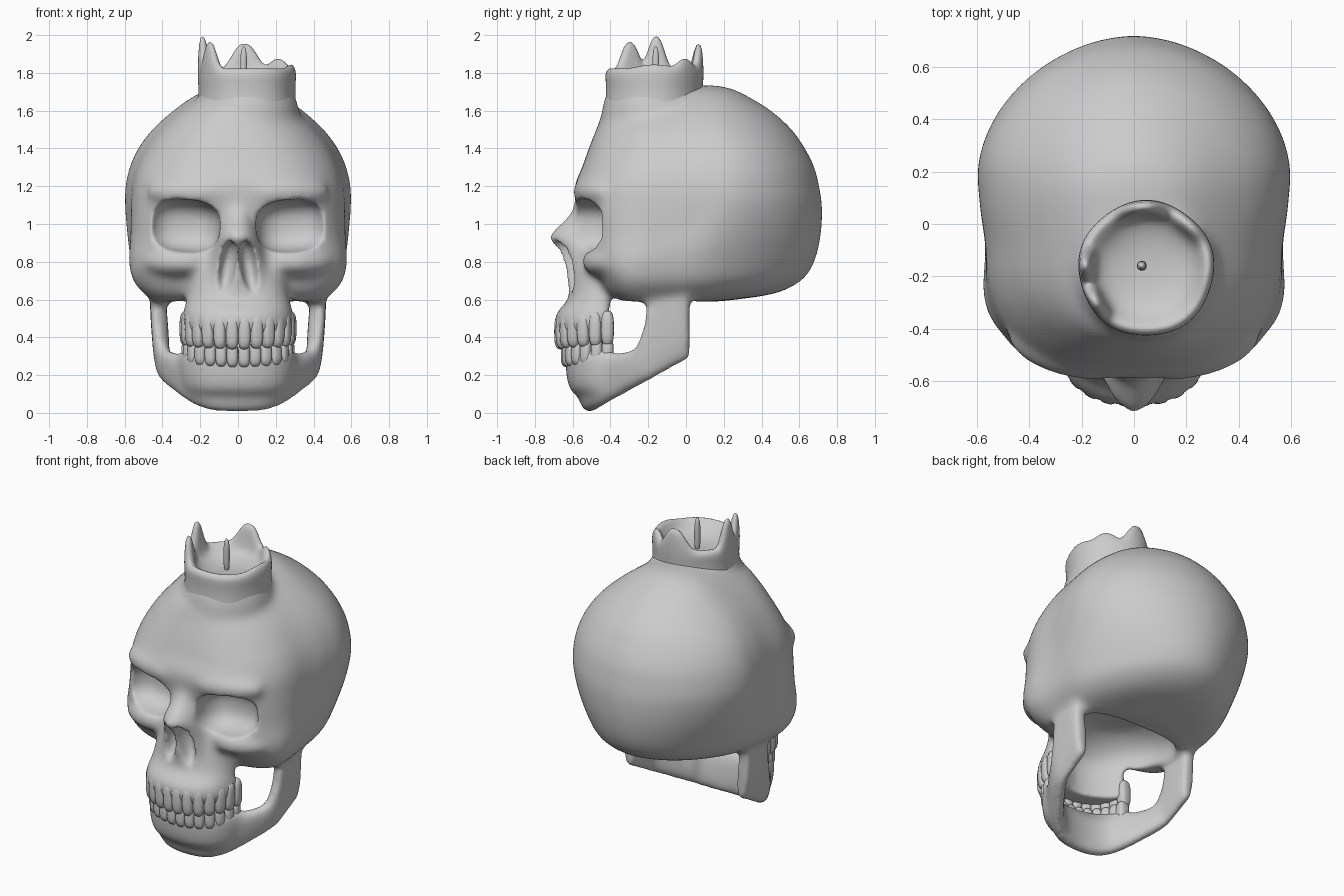
import bpy, bmesh, math
from mathutils import Vector, Matrix

if "Cube" in bpy.data.objects:
    bpy.data.objects.remove(bpy.data.objects["Cube"])


def spline(rows, k=6):
    """Catmull-Rom through rows of numbers."""
    p = [Vector(r) for r in rows]
    p = [p[0]] + p + [p[-1]]
    out = []
    for i in range(1, len(p) - 2):
        a, b, c, d = p[i - 1:i + 3]
        for j in range(k):
            t = j / k
            out.append(0.5 * (2 * b + (c - a) * t + (2 * a - 5 * b + 4 * c - d) * t * t
                              + (3 * b - a - 3 * c + d) * t ** 3))
    return out + [p[-1]]


def spow(v, e):
    return math.copysign(abs(v) ** e, v)


def skin(bm, rings):
    """Bridge closed rings and cap both ends."""
    vs = [[bm.verts.new(co) for co in r] for r in rings]
    n = len(vs[0])
    for a, b in zip(vs, vs[1:]):
        for i in range(n):
            j = (i + 1) % n
            bm.faces.new((a[i], a[j], b[j], b[i]))
    bm.faces.new(vs[0])
    bm.faces.new(vs[-1])


def stack(bm, rows, back=2.0, dent=0.0, cx=0.0, n=72):
    """Loft of level rings; row: z, widest y, front y, back y, half width, front power."""
    rings = []
    for z, ym, yf, yb, w, pf in spline(rows):
        ring = []
        for i in range(n):
            a = 2 * math.pi * i / n
            c, s = math.cos(a), math.sin(a)
            e = 2 / (pf if s < 0 else back)
            y = ym + (ym - yf if s < 0 else yb - ym) * spow(s, e)
            x = w * spow(c, e) * (1 - dent * math.exp(-((y + .08) / .14) ** 2))
            ring.append((cx + x, y, z))
        rings.append(ring)
    skin(bm, rings)


def wall(bm, rows, lean=0.0, n=24):
    """Upright rounded wall along a path; row: x, y, bottom z, top z, thickness."""
    rings = []
    for i, (x, y, z0, z1, t) in enumerate(rows):
        p, q = rows[max(i - 1, 0)], rows[min(i + 1, len(rows) - 1)]
        nrm = Vector((q[1] - p[1], p[0] - q[0], 0)).normalized()
        ring = []
        for k in range(n):
            a = 2 * math.pi * k / n
            u, v = spow(math.cos(a), 0.7), spow(math.sin(a), 0.7)
            ring.append(Vector((x, y, (z0 + z1) / 2 + (z1 - z0) / 2 * v))
                        + nrm * (t / 2 * u + lean * v))
        rings.append(ring)
    skin(bm, rings)


def blob(bm, loc, radii, power=2, rot=Matrix(), sub=4):
    """Superellipsoid."""
    m = Matrix.Translation(loc) @ rot @ Matrix.Diagonal((*radii, 1))
    for v in bmesh.ops.create_icosphere(bm, subdivisions=sub, radius=1)['verts']:
        k = sum(abs(c) ** power for c in v.co) ** (1 / power)
        v.co = m @ (v.co / k)


def finish(bm, name):
    bmesh.ops.recalc_face_normals(bm, faces=bm.faces)
    me = bpy.data.meshes.new(name)
    for f in bm.faces:
        f.smooth = True
    bm.to_mesh(me)
    bm.free()
    ob = bpy.data.objects.new(name, me)
    bpy.context.collection.objects.link(ob)
    return ob


def arch(a, b, yc, count):
    """Evenly spaced (point, tangent angle) along a dental arch, and the spacing."""
    pts = []
    for i in range(401):
        t = math.pi * i / 400
        pts.append(Vector((-a * spow(math.cos(t), 0.83), yc - b * spow(math.sin(t), 0.83))))
    d = [0]
    for p, q in zip(pts, pts[1:]):
        d.append(d[-1] + (q - p).length)
    out = []
    for k in range(count):
        goal = d[-1] * (k + 0.5) / count
        i = min(max(next(i for i, v in enumerate(d) if v >= goal), 3), 397)
        tan = pts[i + 3] - pts[i - 3]
        out.append((pts[i], math.atan2(tan.y, tan.x)))
    return out, d[-1] / count


# Cranium
skull = bmesh.new()
stack(skull, [
    (0.59, -.18, -.36, .18, .455, 3), (0.63, -.18, -.42, .46, .505, 3.2),
    (0.70, -.16, -.46, .61, .563, 3.4), (0.80, -.10, -.51, .68, .588, 3.5),
    (0.95, .08, -.54, .715, .592, 3.4), (1.10, .17, -.58, .72, .60, 3),
    (1.20, .18, -.59, .705, .597, 2.8), (1.30, .18, -.55, .68, .575, 2.7),
    (1.40, .17, -.515, .63, .53, 2.5), (1.50, .15, -.475, .56, .455, 2.4),
    (1.60, .12, -.43, .45, .345, 2.2), (1.68, .12, -.31, .32, .23, 2),
    (1.72, .12, -.12, .23, .13, 2), (1.735, .12, .1, .14, .02, 2)], back=1.88, dent=.04)
# Wax skirt that blends the candle into the crown
stack(skull, [(z, -.17, -.17 - r, -.17 + r, r, 2) for z, r in
              ((1.45, .285), (1.55, .28), (1.62, .272), (1.67, .258), (1.72, .24))], cx=.047)
# Nasal bone and upper jaw
stack(skull, [(1.16, -.5, -.57, -.4, .10, 2), (1.05, -.5, -.618, -.4, .08, 2),
              (.935, -.5, -.725, -.4, .115, 2), (.86, -.5, -.675, -.4, .14, 2),
              (.75, -.5, -.635, -.4, .165, 2), (.60, -.5, -.615, -.4, .18, 2)])
stack(skull, [(.86, -.42, -.55, -.36, .24, 2.4), (.70, -.42, -.595, -.37, .255, 2.4),
              (.60, -.42, -.625, -.38, .275, 2.4), (.53, -.42, -.685, -.385, .293, 2.4),
              (.47, -.42, -.695, -.39, .297, 2.4), (.41, -.42, -.675, -.39, .275, 2.4)])
# Brow ridges and cheekbones
for s in (-1, 1):
    blob(skull, (s * .25, -.48, 1.17), (.24, .105, .085), rot=Matrix.Rotation(s * .25, 4, 'Z'))
    blob(skull, (s * .33, -.41, .80), (.20, .13, .085), rot=Matrix.Rotation(s * .4, 4, 'Z'))
# Lower jaw with upright rear branches, and its gum ridge
half = [(.14, -.505, .008, .28, .1), (.24, -.44, .04, .3, .09), (.325, -.33, .10, .325, .09),
        (.375, -.255, .14, .35, .09), (.405, -.205, .165, .50, .09), (.412, -.18, .175, .66, .09),
        (.415, -.08, .23, .68, .09), (.418, .02, .28, .68, .085)]
wall(skull, spline([(-r[0], *r[1:]) for r in half[::-1]] + [(0, -.525, 0, .28, .1)] + half),
     lean=.016)
wall(skull, [(p.x, p.y, .10, .34, .10) for p, _ in arch(.262, .215, -.37, 40)[0]], lean=.012)
skull = finish(skull, "skull")

# Cutters: eye sockets, nose openings, hollow behind the mouth
cut = bmesh.new()
for s in (-1, 1):
    blob(cut, (s * .285, -.57, .99), (.19, .205, .14), 2.7, Matrix.Rotation(-s * .08, 4, 'Y'))
    blob(cut, (s * .06, -.665, .765), (.048, .115, .15), 2.2, Matrix.Rotation(-s * .17, 4, 'Y'))
stack(cut, [(.40, -.12, -.53, .06, .36, 1.8), (.60, -.12, -.53, .06, .36, 1.8),
            (.70, -.14, -.47, .04, .32, 1.9), (.77, -.18, -.36, .0, .2, 2),
            (.79, -.2, -.23, -.17, .03, 2)], back=3)
cut = finish(cut, "hollow_cutter")
cut.hide_render = True
cut.hide_set(True)


def remesh(size):
    m = skull.modifiers.new("Remesh", 'REMESH')
    m.mode, m.voxel_size, m.use_smooth_shade = 'VOXEL', size, True


def soften(count):
    m = skull.modifiers.new("Soften", 'SMOOTH')
    m.factor, m.iterations = .5, count


remesh(.018)
soften(14)
m = skull.modifiers.new("Hollows", 'BOOLEAN')
m.operation, m.object, m.solver = 'DIFFERENCE', cut, 'EXACT'
remesh(.013)
soften(8)

# Teeth
for name, a, b, z0, z1 in (("upper_teeth", .272, .275, .335, .52),
                           ("lower_teeth", .262, .24, .24, .37)):
    bm = bmesh.new()
    places, step = arch(a, b, -.385, 14)
    for i, (p, ang) in enumerate(places):
        lift = .02 * abs(i - 6.5) / 6.5
        blob(bm, (p.x, p.y, (z0 + z1) / 2 + lift), (step * .53, .038, (z1 - z0) / 2), 3.2,
             Matrix.Rotation(ang, 4, 'Z'), 3)
    finish(bm, name)

# Melted candle with an uneven rim; peaks: angle, height, spread in degrees
peaks = [(177, .17, 13), (213, .14, 15), (93, .13, 20), (45, .05, 16), (0, .02, 25)]
N = 120
rings = [[] for _ in range(12)]
for i in range(N):
    deg = 360 * i / N
    h = 1.83 + sum(k * math.exp(-abs(((deg - d + 180) % 360 - 180) / w) ** 2.6)
                   for d, k, w in peaks)
    prof = [(.266, 1.48), (.266, 1.6), (.257, 1.66), (.255, 1.73), (.262, 1.79),
            (.254, h - .02), (.235, h), (.212, h - .02), (.198, 1.80),
            (.17, 1.77), (.10, 1.745), (.01, 1.74)]
    c, s = math.cos(math.radians(deg)), math.sin(math.radians(deg))
    wob = 1 + .012 * math.sin(5 * math.radians(deg))
    for ring, (r, z) in zip(rings, prof):
        ring.append((.047 + r * wob * c, -.17 + r * wob * s, z))
bm = bmesh.new()
skin(bm, rings)
finish(bm, "candle").modifiers.new("Round", 'SUBSURF').levels = 1

# Wick
bm = bmesh.new()
blob(bm, (.03, -.16, 1.83), (.018, .018, .11), 2.5, sub=3)
finish(bm, "wick")
